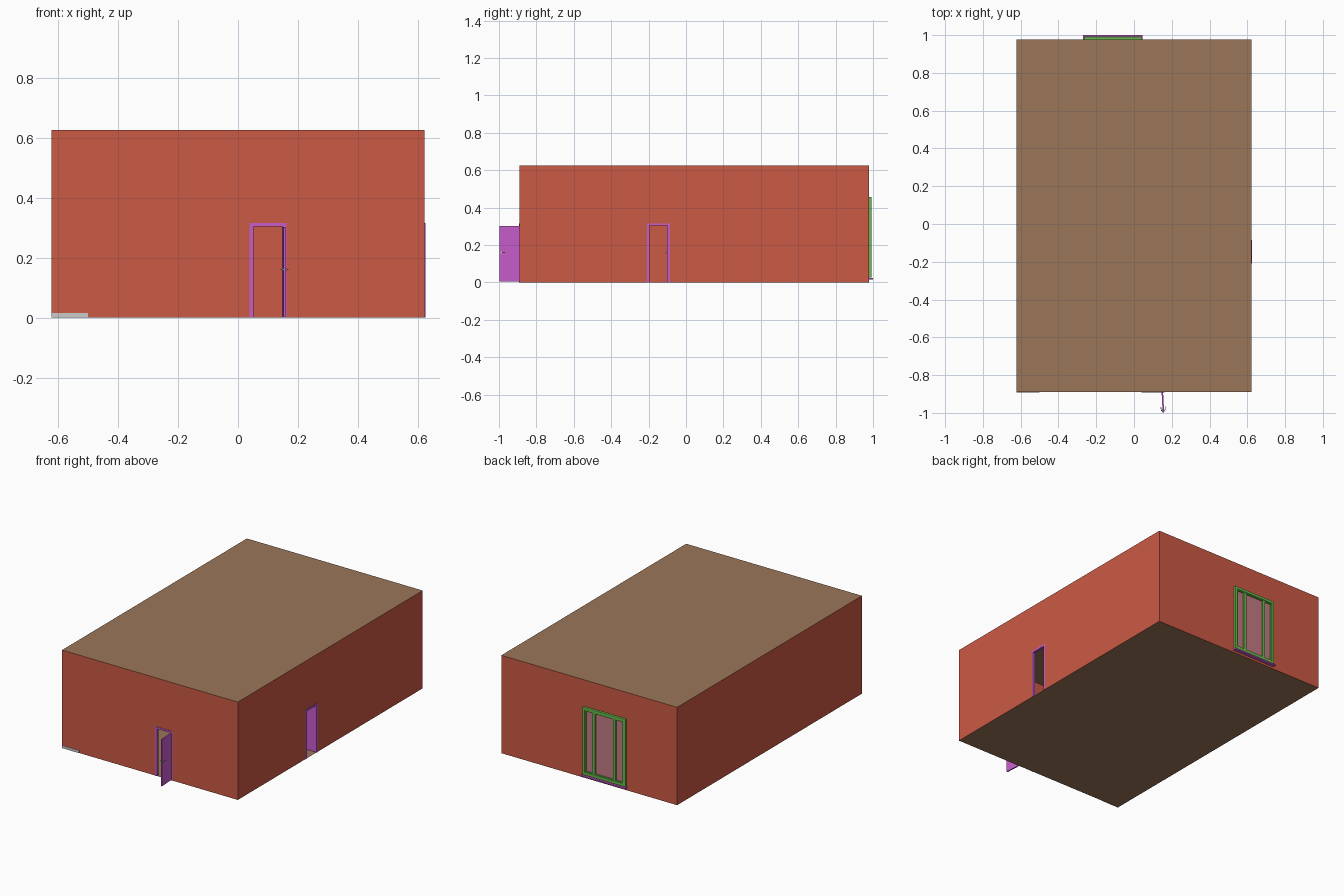
import bpy, bmesh
from math import radians
from mathutils import Matrix, Vector

if "Cube" in bpy.data.objects:
    bpy.data.objects.remove(bpy.data.objects["Cube"])


def mat(name, rgb):
    m = bpy.data.materials.new(name)
    m.diffuse_color = (*rgb, 1)
    m.use_nodes = True
    m.node_tree.nodes["Principled BSDF"].inputs["Base Color"].default_value = m.diffuse_color
    return m


WALL = mat("wall_red", (0.60, 0.10, 0.06))
ROOF = mat("ceiling_brown", (0.33, 0.18, 0.10))
PURPLE = mat("purple", (0.58, 0.11, 0.60))
GREEN = mat("green", (0.14, 0.50, 0.07))
PINK = mat("pane_pink", (0.55, 0.20, 0.23))


def finish(name, bm, material=None, bevel=0, m=Matrix()):
    me = bpy.data.meshes.new(name)
    bm.to_mesh(me)
    bm.free()
    ob = bpy.data.objects.new(name, me)
    bpy.context.collection.objects.link(ob)
    ob.matrix_world = m
    if material:
        me.materials.append(material)
    if bevel:
        b = ob.modifiers.new("bevel", 'BEVEL')
        b.width, b.segments = bevel, 2
    return ob


def add_box(bm, lo, hi):
    lo, hi = Vector(lo), Vector(hi)
    bmesh.ops.create_cube(bm, size=1, matrix=Matrix.Translation((lo + hi) / 2)
                          @ Matrix.Diagonal((*(hi - lo), 1)))


def boxes(name, items, material=None, bevel=0, m=Matrix()):
    bm = bmesh.new()
    for lo, hi in items:
        add_box(bm, lo, hi)
    return finish(name, bm, material, bevel, m)


X, Y0, Y1, H = 0.622, -0.89, 0.978, 0.626


def wall(name, a, b, hole=None):
    """Thin wall from a to b; hole = (start, end, bottom, top) measured along it."""
    a, b = Vector((*a, 0)), Vector((*b, 0))
    d, length = (b - a).normalized(), (b - a).length
    rects = [(0, length, 0, H)]
    if hole:
        s, e, z0, z1 = hole
        rects = [(0, s, 0, H), (e, length, 0, H), (s, e, z1, H)]
        if z0 > 0:
            rects.append((s, e, 0, z0))
    bm = bmesh.new()
    for s, e, z0, z1 in rects:
        bm.faces.new([bm.verts.new(a + d * t + Vector((0, 0, z)))
                      for t, z in ((s, z0), (e, z0), (e, z1), (s, z1))])
    bmesh.ops.remove_doubles(bm, verts=bm.verts, dist=1e-5)
    finish(name, bm, WALL)


def slab(name, z, material):
    bm = bmesh.new()
    bm.faces.new([bm.verts.new(p) for p in
                  ((-X, Y0, z), (X, Y0, z), (X, Y1, z), (-X, Y1, z))])
    finish(name, bm, material)


# Room shell
DX, DY = 0.10, -0.147      # door centres on the front and right walls
WX0, WX1, WZ0, WZ1 = -0.265, 0.04, 0.025, 0.457   # window outline
wall("front_wall", (-X, Y0), (X, Y0), (DX - 0.05 + X, DX + 0.05 + X, 0, 0.305))
wall("right_wall", (X, Y0), (X, Y1), (DY - 0.05 - Y0, DY + 0.05 - Y0, 0, 0.305))
wall("back_wall", (X, Y1), (-X, Y1), (X - WX1 + 0.01, X - WX0 - 0.01, WZ0 + 0.01, WZ1 - 0.01))
wall("left_wall", (-X, Y1), (-X, Y0))
slab("floor", 0, ROOF)
slab("ceiling", H, ROOF)
boxes("skirting_strip", [((-X, Y0 - 0.002, 0), (-0.5, Y0 + 0.002, 0.016))])


# Doors: frame, leaf swung on its hinge, lever handles on both faces
def door(name, loc, turn, swing):
    m = Matrix.Translation(loc) @ Matrix.Rotation(radians(turn), 4, 'Z')
    f, k = -0.003, 0.012
    boxes(name + "_frame", [((-0.061, f, 0), (-0.049, k, 0.303)),
                            ((0.049, f, 0), (0.061, k, 0.303)),
                            ((-0.061, f, 0.303), (0.061, k, 0.315))], PURPLE, m=m)
    h = m @ Matrix.Translation((0.05, 0, 0)) @ Matrix.Rotation(radians(swing), 4, 'Z')
    boxes(name + "_leaf", [((-0.107, -0.004, 0.004), (0, 0.004, 0.302))], PURPLE, m=h)
    bm = bmesh.new()
    for s in (-1, 1):
        bmesh.ops.create_cone(bm, cap_ends=True, segments=12, radius1=0.005, radius2=0.005,
                              depth=0.003, matrix=Matrix.Translation((-0.097, s * 0.005, 0.16))
                              @ Matrix.Rotation(radians(90), 4, 'X'))
        bmesh.ops.create_cone(bm, cap_ends=True, segments=12, radius1=0.002, radius2=0.002,
                              depth=0.009, matrix=Matrix.Translation((-0.097, s * 0.008, 0.16))
                              @ Matrix.Rotation(radians(90), 4, 'X'))
        add_box(bm, (-0.099, s * 0.0115 - 0.0015, 0.158), (-0.078, s * 0.0115 + 0.0015, 0.162))
    finish(name + "_handles", bm, None, m=h)


door("front_door", (DX, Y0, 0), 0, 93)
door("side_door", (X, DY, 0), 90, -90)

# Window: outer frame, three sashes, panes and sill
boxes("window_frame", [((WX0, 0.968, WZ0), (WX0 + 0.018, 0.992, WZ1)),
                       ((WX1 - 0.018, 0.968, WZ0), (WX1, 0.992, WZ1)),
                       ((WX0, 0.968, WZ1 - 0.018), (WX1, 0.992, WZ1)),
                       ((WX0, 0.968, WZ0), (WX1, 0.992, WZ0 + 0.018))], GREEN, 0.003)
edges = [WX0 + 0.015, WX0 + 0.08, WX1 - 0.08, WX1 - 0.015]
sashes, panes = [], []
for a, b in zip(edges, edges[1:]):
    z0, z1, w = WZ0 + 0.015, WZ1 - 0.015, 0.009
    y0, y1 = 0.971, 0.988
    sashes += [((a, y0, z0), (a + w, y1, z1)), ((b - w, y0, z0), (b, y1, z1)),
               ((a, y0, z0), (b, y1, z0 + w)), ((a, y0, z1 - w), (b, y1, z1))]
    panes.append(((a + w, 0.978, z0 + w), (b - w, 0.981, z1 - w)))
boxes("window_sashes", sashes, GREEN)
boxes("window_panes", panes, PINK)
boxes("window_sill", [((-0.27, 0.965, 0.014), (0.045, 1.0, 0.024))], PURPLE, 0.002)
